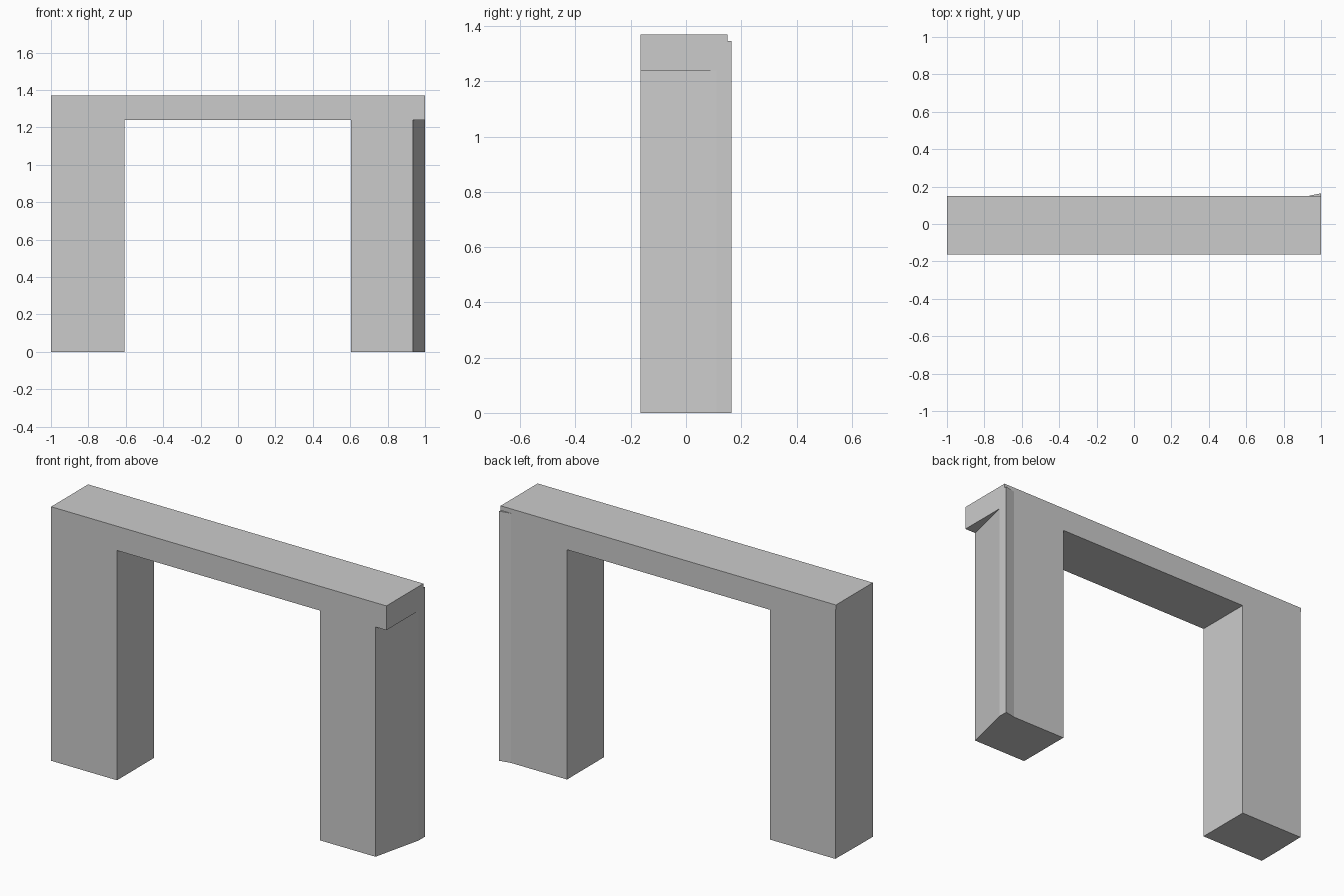
import bpy
import bmesh
from mathutils import Vector

cube = bpy.data.objects.get("Cube")
if cube:
    bpy.data.objects.remove(cube, do_unlink=True)

FRONT, BACK, TOP = -0.164, 0.151, 1.37
UNDERSIDE, CAP = 1.239, 1.346

grey = bpy.data.materials.new("plain_grey")
grey.use_nodes = True
colour = (0.6, 0.6, 0.6, 1)
grey.diffuse_color = colour
grey.node_tree.nodes["Principled BSDF"].inputs["Base Color"].default_value = colour


def prism(name, outline, sweep):
    """Extrude a closed outline of 3D points along the sweep vector."""
    bm = bmesh.new()
    face = bm.faces.new([bm.verts.new(p) for p in outline])
    ext = bmesh.ops.extrude_face_region(bm, geom=[face], use_keep_orig=True)
    moved = [g for g in ext["geom"] if isinstance(g, bmesh.types.BMVert)]
    bmesh.ops.translate(bm, verts=moved, vec=Vector(sweep))
    bmesh.ops.recalc_face_normals(bm, faces=bm.faces)
    mesh = bpy.data.meshes.new(name)
    bm.to_mesh(mesh)
    bm.free()
    mesh.materials.append(grey)
    obj = bpy.data.objects.new(name, mesh)
    bpy.context.collection.objects.link(obj)
    return obj


def upright(name, plan, bottom, top):
    """Prism standing on a plan outline."""
    return prism(name, [(x, y, bottom) for x, y in plan], (0, 0, top - bottom))


# Gateway: two legs joined by a flat lintel
profile = [(-1, 0), (-0.607, 0), (-0.607, UNDERSIDE), (0.604, UNDERSIDE),
           (0.604, 0), (1, 0), (1, TOP), (-1, TOP)]
arch = prism("arch", [(x, FRONT, z) for x, z in profile], (0, BACK - FRONT, 0))

# Slanted outer sides of the legs, shaved off below the lintel and cap
cutters = [
    upright("left_leg_cutter",
            [(0.923, -0.215), (1.0, 0.111), (1.1, 0.111), (1.1, -0.215)],
            -0.1, UNDERSIDE),
    upright("right_leg_cutter",
            [(-1.0, -0.06), (-0.9953, 0.2), (-1.1, 0.2), (-1.1, -0.06)],
            -0.1, CAP),
]
for cutter in cutters:
    cutter.hide_render = True
    cutter.hide_set(True)
    cut = arch.modifiers.new(cutter.name, "BOOLEAN")
    cut.operation = "DIFFERENCE"
    cut.solver = "EXACT"
    cut.object = cutter

# Thin wedge flaring out at the back outer corner
upright("back_corner_wedge", [(0.937, BACK), (1, BACK), (1, 0.164)], 0, CAP)
